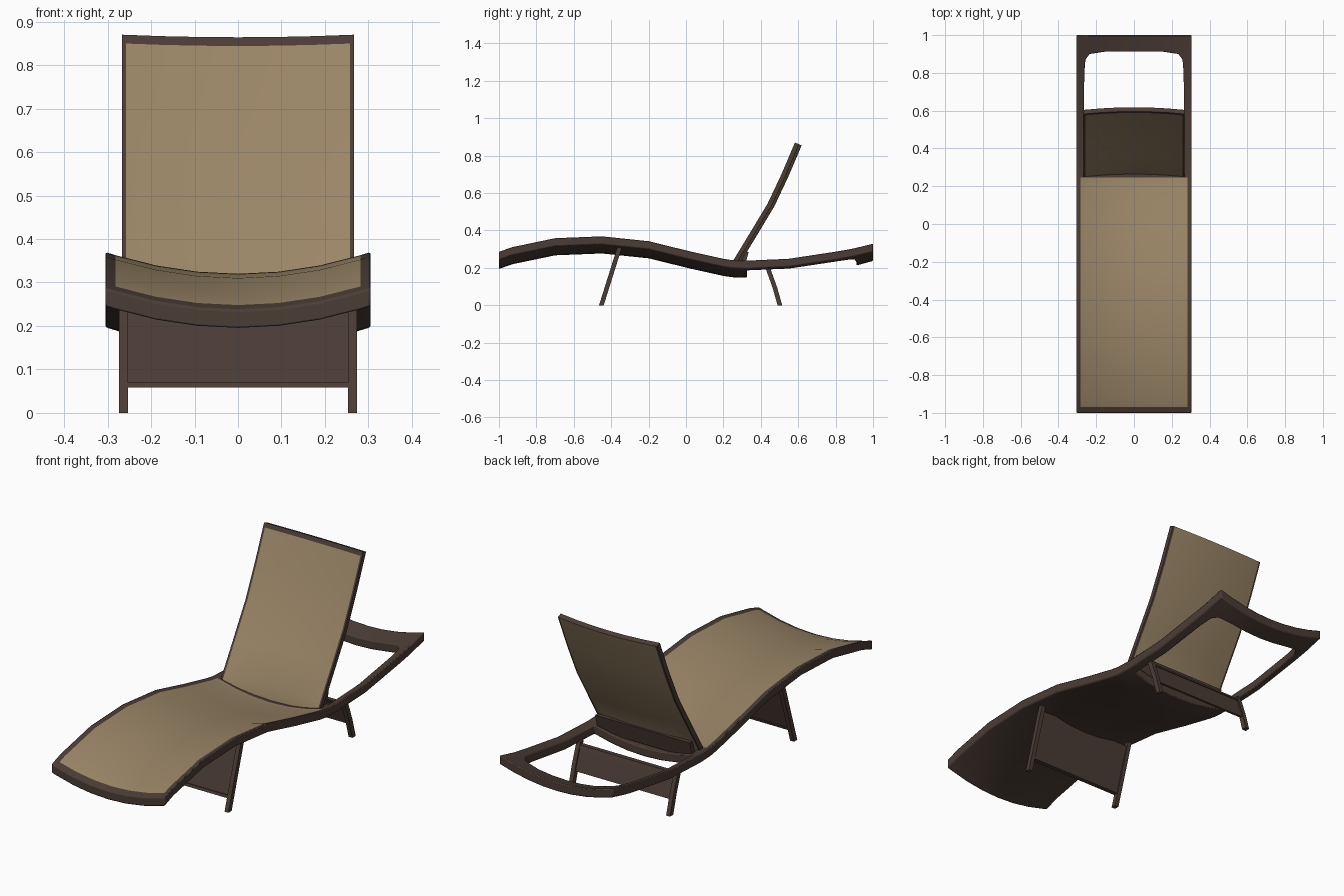
import bpy, bmesh, math
from mathutils import Vector

if "Cube" in bpy.data.objects:
    bpy.data.objects.remove(bpy.data.objects["Cube"])


def material(name, rgb):
    m = bpy.data.materials.new(name)
    m.diffuse_color = (*rgb, 1)
    m.use_nodes = True
    m.node_tree.nodes["Principled BSDF"].inputs["Base Color"].default_value = m.diffuse_color
    return m


FABRIC = material("tan fabric", (0.325, 0.238, 0.135))
BROWN = material("dark brown wood", (0.07, 0.046, 0.036))


def finish(bm, name, mats, angle=35, bevel=0):
    bmesh.ops.recalc_face_normals(bm, faces=bm.faces)
    me = bpy.data.meshes.new(name)
    bm.to_mesh(me)
    bm.free()
    ob = bpy.data.objects.new(name, me)
    bpy.context.collection.objects.link(ob)
    for m in mats:
        me.materials.append(m)
    if bevel:
        md = ob.modifiers.new("soft edges", "BEVEL")
        md.width, md.segments = bevel, 2
        md.limit_method, md.angle_limit = "ANGLE", math.radians(45)
    bpy.ops.object.select_all(action="DESELECT")
    bpy.context.view_layer.objects.active = ob
    ob.select_set(True)
    bpy.ops.object.shade_smooth_by_angle(angle=math.radians(angle))
    return ob


def slab(name, rows, keep, thick, is_fabric, bevel):
    """Rows of points skinned into a sheet, thickened along one vector."""
    bm = bmesh.new()
    vs = [[bm.verts.new(p) for p in row] for row in rows]
    faces = []
    for j in range(len(vs) - 1):
        for i in range(len(vs[0]) - 1):
            if keep(j, i):
                faces.append(bm.faces.new((vs[j][i], vs[j][i + 1], vs[j + 1][i + 1], vs[j + 1][i])))
    ext = bmesh.ops.extrude_face_region(bm, geom=faces, use_keep_orig=True)
    moved = [g for g in ext["geom"] if isinstance(g, bmesh.types.BMVert)]
    bmesh.ops.translate(bm, verts=moved, vec=thick)
    bmesh.ops.delete(bm, geom=[v for v in bm.verts if not v.link_faces], context="VERTS")
    bmesh.ops.recalc_face_normals(bm, faces=bm.faces)
    for f in bm.faces:
        f.material_index = 0 if is_fabric(f) else 1
    return finish(bm, name, [FABRIC, BROWN], bevel=bevel)


def prism(name, poly, x0, x1):
    """Side outline (y, z) extended from x0 to x1."""
    bm = bmesh.new()
    a = [bm.verts.new((x0, y, z)) for y, z in poly]
    b = [bm.verts.new((x1, y, z)) for y, z in poly]
    n = len(poly)
    bm.faces.new(a)
    bm.faces.new(b)
    for k in range(n):
        bm.faces.new((a[k], a[(k + 1) % n], b[(k + 1) % n], b[k]))
    return finish(bm, name, [BROWN])


def band(path, w):
    """Outline of a strip of width w in y around a (y, z) path."""
    return [(y - w / 2, z) for y, z in path] + [(y + w / 2, z) for y, z in reversed(path)]


# lounger frame with seat: wave profile along y, sagging across x, open at the back
W, SAG = 0.305, 0.05
profile = [(-1, .287), (-.97, .298), (-.93, .312), (-.7, .36), (-.45, .37), (-.2, .344),
           (.02, .29), (.2, .25), (.245, .243), (.325, .24), (.55, .25), (.8, .288),
           (.87, .300), (.9, .306), (1, .33)]
inner = {.325: .265, .55: .265, .8: .263, .87: .257, .9: .235, 1: .235}
rows = []
for y, z in profile:
    b = inner.get(y, .282)
    xs = [-W] + [b * k / 3 for k in range(-3, 4)] + [W]
    rows.append([(x, y + (.012 if y == .9 and abs(x) < b - .01 else 0),
                  z - SAG * (1 - (x / W) ** 2)) for x in xs])
slab("lounger_frame_and_seat", rows,
     lambda j, i: not (9 <= j < 13 and 1 <= i <= 6), (0, 0, -.043),
     lambda f: f.normal.z > .5 and abs(f.calc_center_median().x) < .28
     and -.97 < f.calc_center_median().y < .245, .005)

# reclined backrest, fabric on both sides with a thin border
BW = 0.267
back = [(.25, .235), (.262, .255), (.35, .40), (.437, .545), (.51, .70), (.574, .85), (.582, .870)]
rows = []
for j, (y, z) in enumerate(back):
    row = []
    for u in (-1, -.965, -.65, -.33, 0, .33, .65, .965, 1):
        s = 1 - u * u
        drop = .045 if j == 0 else .006
        row.append((u * BW, y + .014 * s, z - drop * s))
    rows.append(row)
slab("backrest", rows, lambda j, i: True, (0, .022, -.009),
     lambda f: abs(f.normal.y) > .6 and abs(f.calc_center_median().x) < BW * .965
     and f.calc_center_median().z < .85, 0)

# hinge bar along the bottom of the back
prism("backrest_hinge_bar", [(.285, .20), (.312, .20), (.335, .285), (.315, .285)], -.255, .255)

# front and rear leg frames: two legs, thin panel, lip bar
front = [(-.4525, 0), (-.355, .31)]
rear = [(.502, 0), (.475, .095), (.438, .198)]


def at(path, z):
    for (y0, z0), (y1, z1) in zip(path, path[1:]):
        if z <= z1:
            return (y0 + (y1 - y0) * (z - z0) / (z1 - z0), z)
    return path[-1]


for name, path, lo, hi, lip in (("front", front, .058, .285, .058), ("rear", rear, .07, .185, .173)):
    for side, s in (("left", -1), ("right", 1)):
        prism(f"{name}_leg_{side}", band(path, .025), s * .253, s * .274)
    mid = [at(path, z) for z in (lo, .095, hi)]
    prism(f"{name}_leg_panel", band(mid, .012), -.255, .255)
    prism(f"{name}_panel_lip", band([at(path, lip), at(path, lip + .012)], .022), -.255, .255)
